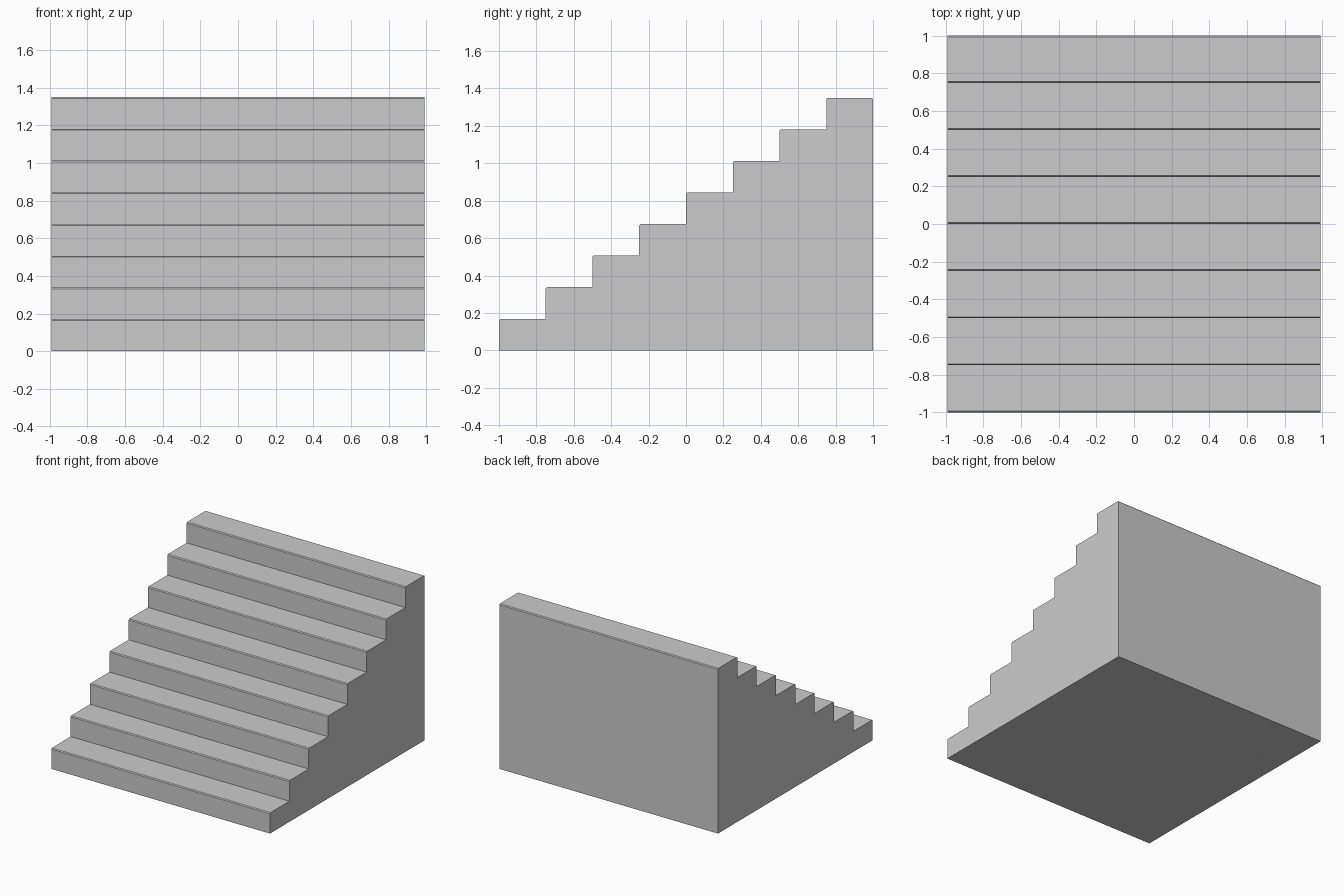
import bpy, bmesh

if "Cube" in bpy.data.objects:
    bpy.data.objects.remove(bpy.data.objects["Cube"])

STEPS = 8
HALF_W = 0.99
DEPTH = 2.0 / STEPS
RISE = 1.35 / STEPS
C = 0.007  # small chamfer on exposed edges


def step(index):
    """One full-height block with a chamfered nosing, extruded across the width."""
    y0 = -1 + index * DEPTH
    y1 = y0 + DEPTH
    h = (index + 1) * RISE
    profile = [(y0, 0), (y1, 0)]
    # only the last block has an exposed back edge
    profile += [(y1, h - C), (y1 - C, h)] if index == STEPS - 1 else [(y1, h)]
    profile += [(y0 + C, h), (y0, h - C)]

    bm = bmesh.new()
    face = bm.faces.new([bm.verts.new((-HALF_W, y, z)) for y, z in profile])
    ext = bmesh.ops.extrude_face_region(bm, geom=[face])
    verts = [v for v in ext["geom"] if isinstance(v, bmesh.types.BMVert)]
    bmesh.ops.translate(bm, verts=verts, vec=(2 * HALF_W, 0, 0))
    bmesh.ops.recalc_face_normals(bm, faces=bm.faces)

    name = f"stair_step_{index + 1}"
    mesh = bpy.data.meshes.new(name)
    bm.to_mesh(mesh)
    bm.free()
    bpy.context.collection.objects.link(bpy.data.objects.new(name, mesh))


# Steps rising from front to back
for i in range(STEPS):
    step(i)
